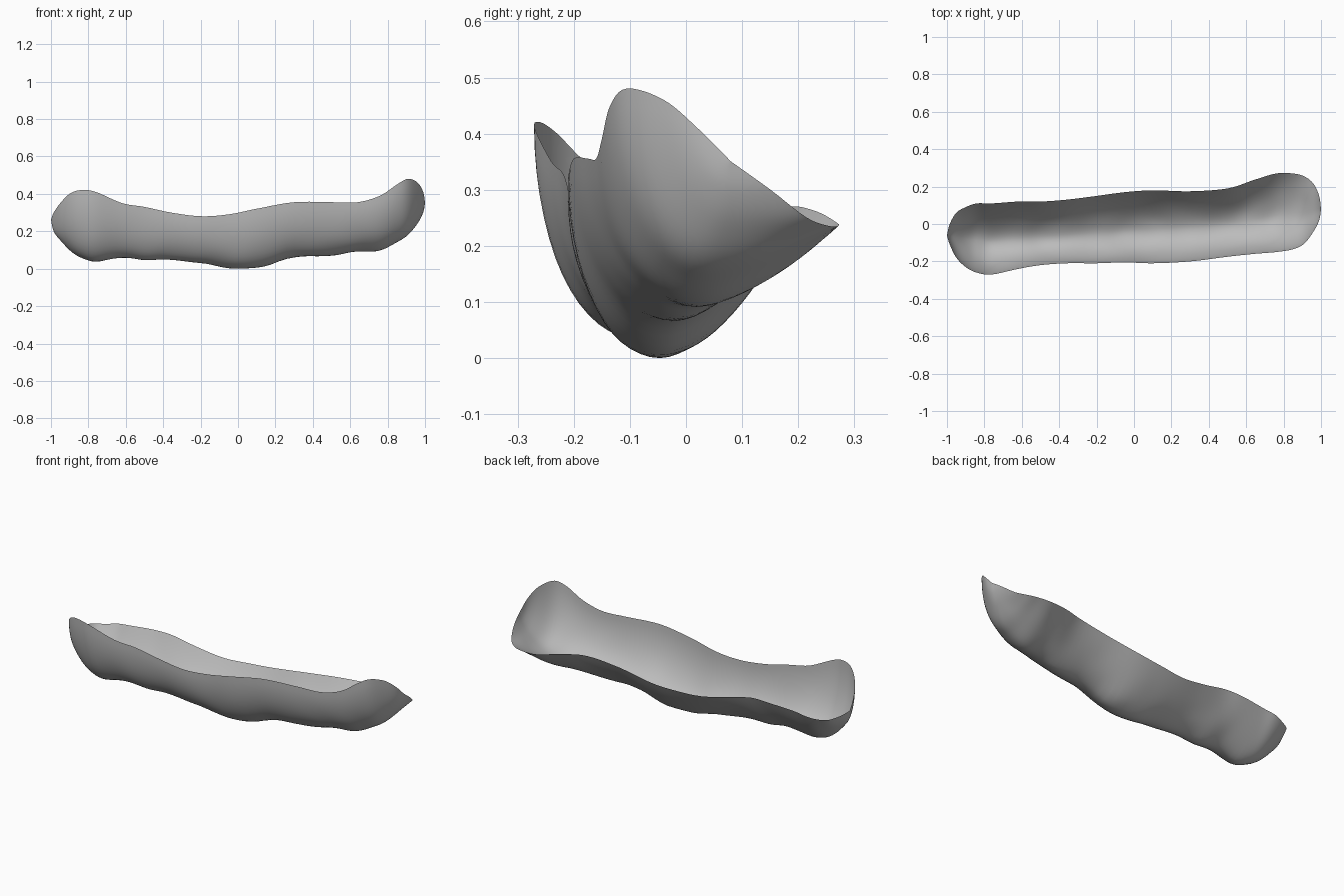
import bpy
import math
from mathutils import Vector, noise

SCALE = 0.01          # the section table is written in hundredths
STEPS = 5             # loft steps between two sections
HALF = 14             # points on each wall of a section

# Sections along the trough:
# x, then (y, z) of the front rim, of the keel and of the back rim
SECTIONS = [
    (-98.5, -11, 30, -6, 20, 0, 25),
    (-95, -18, 35, -7, 15, 6, 24),
    (-90, -23, 40, -8, 10, 9, 24),
    (-84, -26, 42, -9, 6, 11, 25),
    (-76, -27, 41, -10, 4, 11, 26),
    (-62, -24, 35, -9, 6, 12, 27),
    (-50, -22, 33, -8, 4.5, 12, 27),
    (-36, -21, 30, -7, 5, 13, 24),
    (-20, -21, 28, -6, 3, 15, 21),
    (-5, -20.5, 29, -5, 0.5, 17, 21),
    (10, -21, 32, -4, 0.5, 18, 22),
    (30, -20, 35.5, -3, 6, 17.5, 25),
    (50, -17.5, 35.5, -1, 7, 19, 27),
    (64, -16, 35.5, 1, 9, 23.5, 26),
    (76, -15, 39, 3, 10, 27, 24),
    (85, -13.5, 45, 4, 14, 27, 23.5),
    (91, -10.5, 48, 5, 18, 25.5, 23.5),
    (96, -4, 46, 7, 24, 21.5, 25),
    (99, 2, 41, 8, 30, 15, 30),
]


def tip(x, y, z):
    """A section that closes the end of the trough in one point."""
    return (x, y, z, y, z, y, z)


def spline(before, start, end, after, t):
    """Smooth curve through neighbouring sections."""
    return [b + 0.5 * t * (c - a + t * (2 * a - 5 * b + 4 * c - d
                                        + t * (3 * (b - c) + d - a)))
            for a, b, c, d in zip(before, start, end, after)]


def loft_sections(rows):
    """Refine the section table into closely spaced sections."""
    last = len(rows) - 1
    result = []
    for i in range(last):
        before, after = rows[max(i - 1, 0)], rows[min(i + 2, last)]
        for step in range(STEPS):
            result.append(spline(before, rows[i], rows[i + 1], after, step / STEPS))
    result.append(rows[last])
    return result


def section_points(row):
    """Front wall, keel and back wall of one section, from rim to rim."""
    x, front_y, front_z, keel_y, keel_z, back_y, back_z = row
    points = []
    for k in range(-HALF, HALF + 1):
        a = abs(k) / HALF
        angle = a * math.pi / 2
        if k < 0:       # steep, rounded front wall
            out, up = math.sin(angle), 1 - math.cos(angle)
            rim_y, rim_z = front_y, front_z
        else:           # flatter, sloping back wall
            out, up = a, a ** 1.8
            rim_y, rim_z = back_y, back_z
        point = Vector((x, keel_y + (rim_y - keel_y) * out,
                        keel_z + (rim_z - keel_z) * up)) * SCALE
        # gentle dents on the lower part only
        point.z += 0.006 * noise.noise(point * 9) * (1 - a)
        points.append(point)
    return points


def make_material(name, colour):
    material = bpy.data.materials.new(name)
    material.use_nodes = True
    material.diffuse_color = colour
    for node in material.node_tree.nodes:
        if node.type == 'BSDF_PRINCIPLED':
            node.inputs["Base Color"].default_value = colour
    return material


cube = bpy.data.objects.get("Cube")
if cube:
    bpy.data.objects.remove(cube, do_unlink=True)

# Open, thin-walled trough
rows = [tip(-100, -6, 26)] + SECTIONS + [tip(100, 8, 35)]
rings = [section_points(row) for row in loft_sections(rows)]
width = 2 * HALF + 1
verts = [point for ring in rings for point in ring]
floor = min(point.z for point in verts)
for point in verts:
    point.z -= floor

faces = []
for i in range(len(rings) - 1):
    for j in range(width - 1):
        a = i * width + j
        faces.append((a, a + 1, a + 1 + width, a + width))

mesh = bpy.data.meshes.new("trough_shell")
mesh.from_pydata(verts, [], faces)

# Weld the two end points, then face the surface outward
import bmesh
bm = bmesh.new()
bm.from_mesh(mesh)
bmesh.ops.remove_doubles(bm, verts=bm.verts, dist=0.00005)
bm.normal_update()
if sum(face.normal.z * face.calc_area() for face in bm.faces) > 0:
    bmesh.ops.reverse_faces(bm, faces=bm.faces)
for face in bm.faces:
    face.smooth = True
bm.to_mesh(mesh)
bm.free()

mesh.materials.append(make_material("plain_grey", (0.5, 0.5, 0.5, 1)))
trough = bpy.data.objects.new("trough_shell", mesh)
bpy.context.collection.objects.link(trough)
